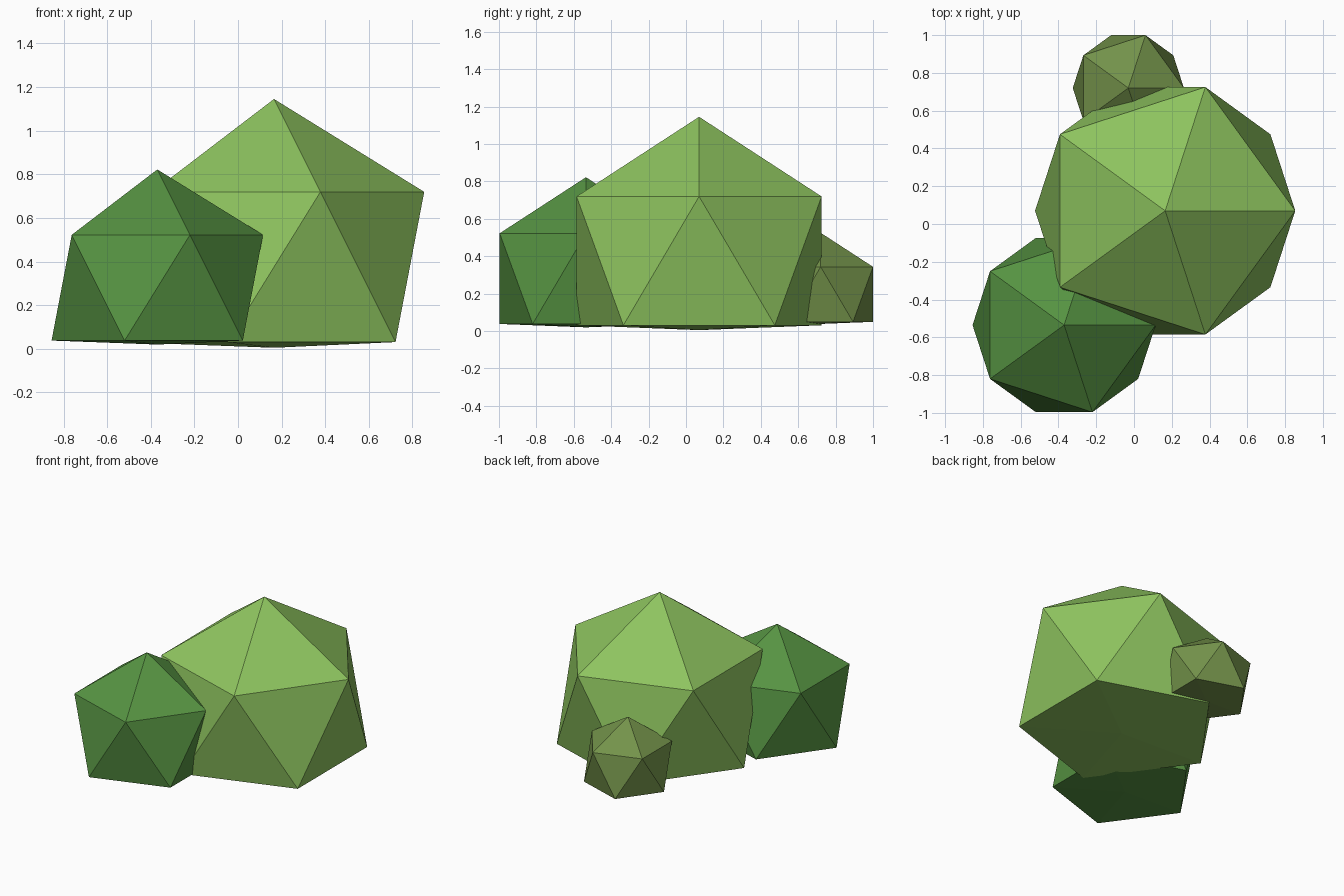
import bpy, bmesh, math

if "Cube" in bpy.data.objects:
    bpy.data.objects.remove(bpy.data.objects["Cube"])


def material(name, rgb):
    """Flat colour from 0-255 sRGB values."""
    mat = bpy.data.materials.new(name)
    lin = [((c / 255 + 0.055) / 1.055) ** 2.4 for c in rgb]
    mat.diffuse_color = (*lin, 1.0)
    mat.use_nodes = True
    mat.node_tree.nodes["Principled BSDF"].inputs["Base Color"].default_value = mat.diffuse_color
    return mat


def shrub(name, x, y, mid_z, radius, mat):
    """Twenty-sided ball with its lowest point pushed up to a nearly flat base."""
    ring_r = radius * 2 / math.sqrt(5)
    ring_z = radius / math.sqrt(5)
    bm = bmesh.new()
    top = bm.verts.new((0, 0, radius))
    base = bm.verts.new((0, 0, -0.481 * radius))

    def ring(z, turn):
        return [bm.verts.new((ring_r * math.cos(math.radians(72 * i + turn)),
                              ring_r * math.sin(math.radians(72 * i + turn)), z))
                for i in range(5)]

    upper, lower = ring(ring_z, 0), ring(-ring_z, 36)
    for i in range(5):
        j = (i + 1) % 5
        bm.faces.new((top, upper[i], upper[j]))
        bm.faces.new((upper[i], lower[i], upper[j]))
        bm.faces.new((lower[i], lower[j], upper[j]))
        bm.faces.new((base, lower[j], lower[i]))
    bmesh.ops.recalc_face_normals(bm, faces=bm.faces)
    mesh = bpy.data.meshes.new(name)
    bm.to_mesh(mesh)
    bm.free()
    mesh.materials.append(mat)
    obj = bpy.data.objects.new(name, mesh)
    obj.location = (x, y, mid_z)
    bpy.context.collection.objects.link(obj)
    return obj


# Three overlapping bushes
shrub("large_bush", 0.165, 0.07, 0.375, 0.77, material("light green", (142, 196, 95)))
shrub("medium_bush", -0.37, -0.535, 0.28, 0.542, material("deep green", (86, 147, 66)))
shrub("small_bush", -0.03, 0.72, 0.196, 0.329, material("olive green", (115, 146, 74)))
